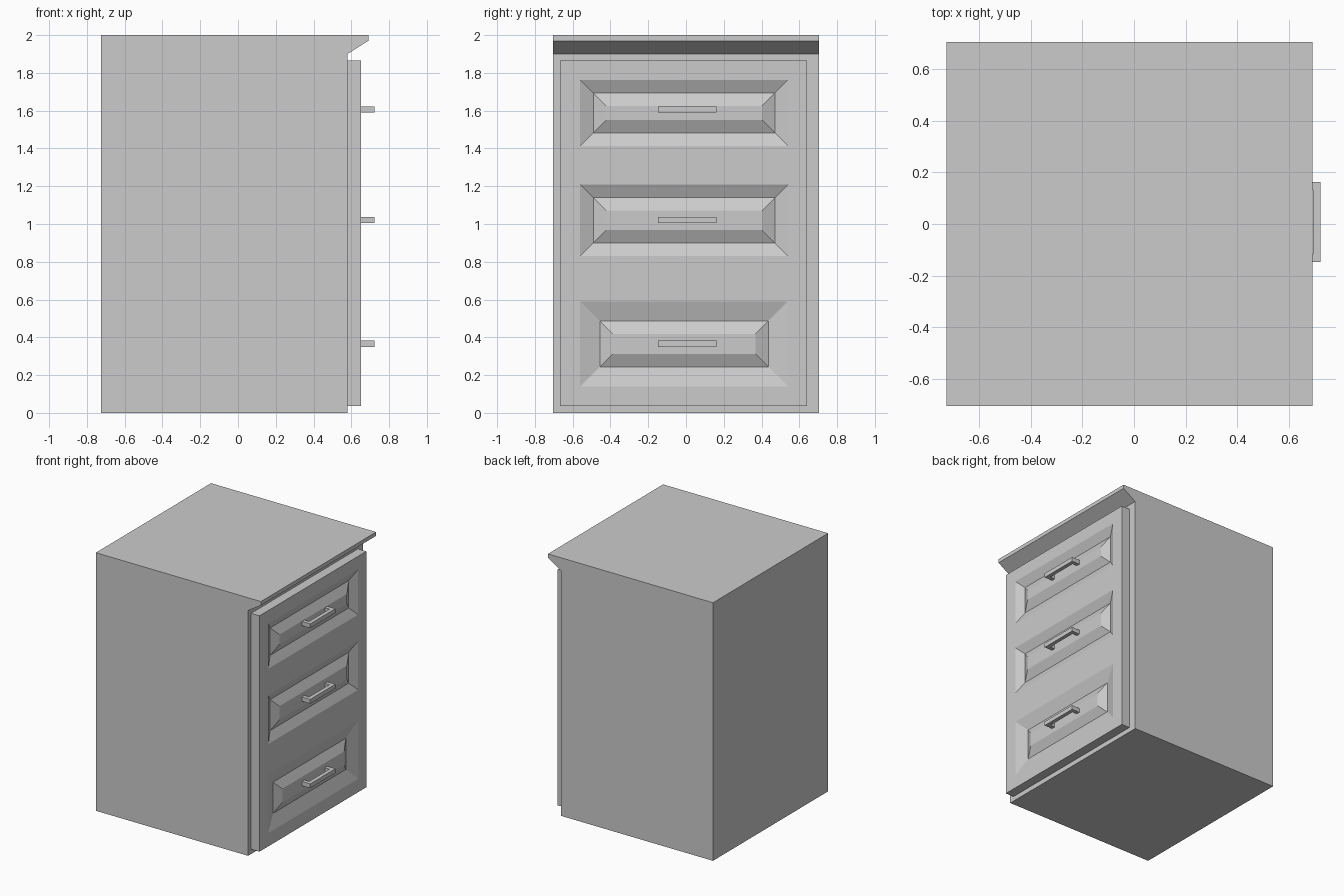
import bpy, bmesh

if "Cube" in bpy.data.objects:
    bpy.data.objects.remove(bpy.data.objects["Cube"])

def make_object(name, bm):
    bmesh.ops.remove_doubles(bm, verts=bm.verts, dist=1e-5)
    bmesh.ops.recalc_face_normals(bm, faces=bm.faces)
    mesh = bpy.data.meshes.new(name)
    bm.to_mesh(mesh)
    bm.free()
    obj = bpy.data.objects.new(name, mesh)
    bpy.context.collection.objects.link(obj)
    return obj

def extrude_profile(name, points, direction):
    """Close a planar profile and sweep it along a vector."""
    bm = bmesh.new()
    face = bm.faces.new([bm.verts.new(p) for p in points])
    result = bmesh.ops.extrude_face_region(bm, geom=[face], use_keep_orig=True)
    moved = [g for g in result["geom"] if isinstance(g, bmesh.types.BMVert)]
    bmesh.ops.translate(bm, verts=moved, vec=direction)
    return make_object(name, bm)

# Cabinet body with the overhanging chamfered top lip
body = [(-0.725, 0), (0.58, 0), (0.58, 1.9), (0.69, 1.97), (0.69, 2), (-0.725, 2)]
extrude_profile("cabinet_body", [(x, -0.705, z) for x, z in body], (0, 1.41, 0))

# Front panel: raised drawer fields surrounded by V grooves
BACK, FRONT, GROOVE = 0.58, 0.652, 0.033
drawers = [(0.14, 0.59, 0.104), (0.83, 1.208, 0.069), (1.413, 1.763, 0.069)]
y_cuts = [-0.668, -0.56, 0.54, 0.64]
z_cuts = [0.037] + [z for d in drawers for z in d[:2]] + [1.865]

bm = bmesh.new()

def ring(y0, y1, z0, z1, x):
    return [bm.verts.new(p) for p in
            ((x, y0, z0), (x, y1, z0), (x, y1, z1), (x, y0, z1))]

def bridge(a, b):
    for i in range(4):
        j = (i + 1) % 4
        bm.faces.new((a[i], a[j], b[j], b[i]))

for col in range(3):
    for row in range(7):
        y0, y1 = y_cuts[col:col + 2]
        z0, z1 = z_cuts[row:row + 2]
        outer = ring(y0, y1, z0, z1, FRONT)
        if col == 1 and row % 2 == 1:
            w = drawers[row // 2][2]
            v = w + 0.068
            groove = ring(y0 + w, y1 - w, z0 + w, z1 - w, FRONT - GROOVE)
            field = ring(y0 + v, y1 - v, z0 + v, z1 - v, FRONT)
            bridge(outer, groove)
            bridge(groove, field)
            bm.faces.new(field)
        else:
            bm.faces.new(outer)
bmesh.ops.remove_doubles(bm, verts=bm.verts, dist=1e-5)

# Panel edges and back
rim = [e for e in bm.edges if e.is_boundary]
result = bmesh.ops.extrude_edge_only(bm, edges=rim)
for g in result["geom"]:
    if isinstance(g, bmesh.types.BMVert):
        g.co.x = BACK
back_edges = [g for g in result["geom"] if isinstance(g, bmesh.types.BMEdge) and g.is_boundary]
bmesh.ops.contextual_create(bm, geom=back_edges)
make_object("drawer_front_panel", bm)

# U-shaped bar handles
y0, y1, t, tip = -0.147, 0.162, 0.03, 0.722
handle = [(FRONT, y0), (tip, y0), (tip, y1), (FRONT, y1), (FRONT, y1 - t),
          (tip - t, y1 - t), (tip - t, y0 + t), (FRONT, y0 + t)]
for label, z in (("bottom", 0.349), ("middle", 1.004), ("top", 1.589)):
    extrude_profile(label + "_handle", [(x, y, z) for x, y in handle], (0, 0, 0.033))
